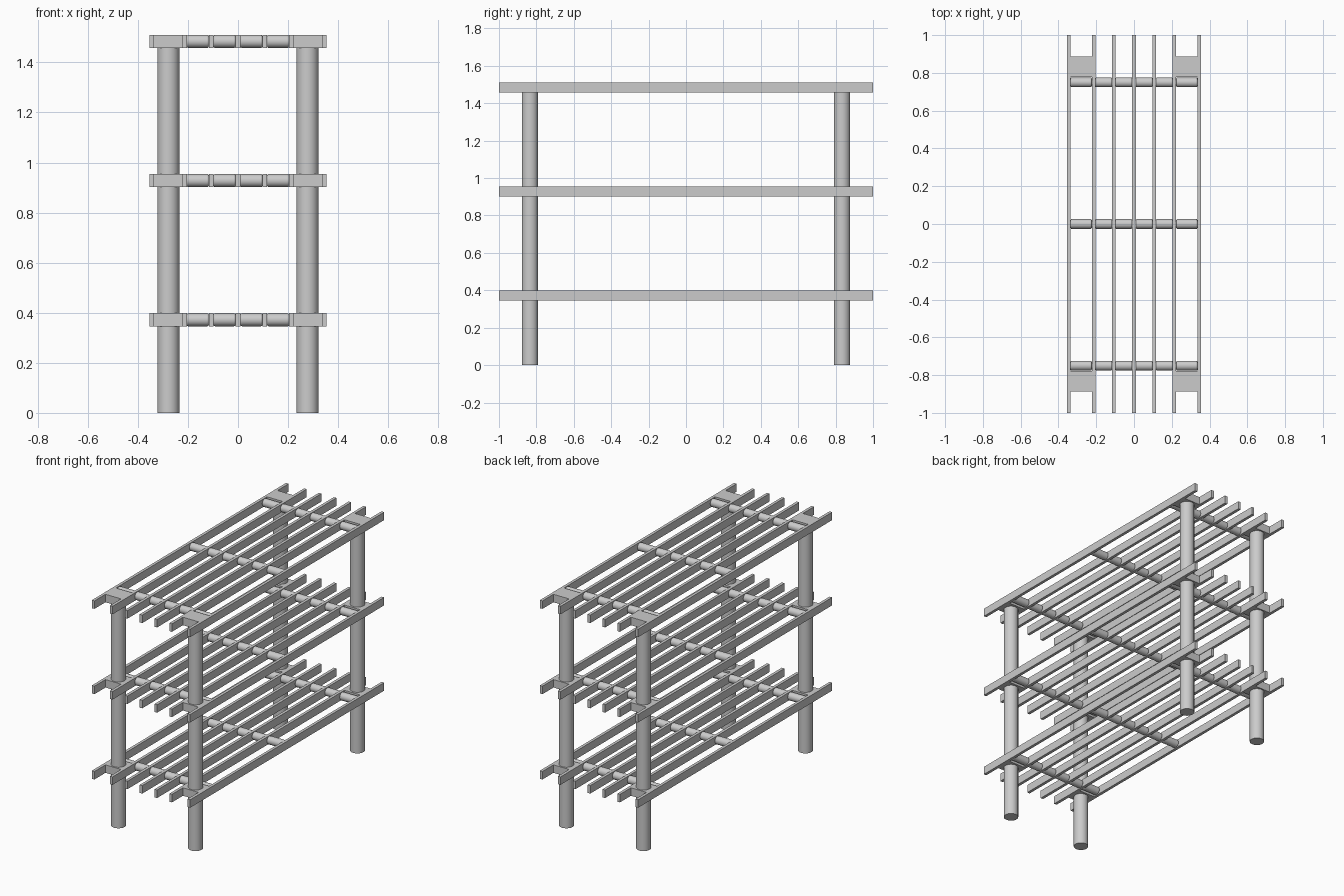
import bpy

if "Cube" in bpy.data.objects:
    bpy.data.objects.remove(bpy.data.objects["Cube"])

T = 0.052                       # shelf thickness
SHELVES = (0.372, 0.928, 1.484) # shelf mid heights
SLATS = (-0.345, -0.214, -0.107, 0.0, 0.107, 0.214, 0.345)
W = 0.019                       # slat width


def box(name, loc, size):
    bpy.ops.mesh.primitive_cube_add(size=1, location=loc)
    ob = bpy.context.object
    ob.name = name
    ob.scale = size
    bpy.ops.object.transform_apply(location=False, rotation=False, scale=True)
    return ob


def rod(name, loc, radius, length, rot=(0, 0, 0), bevel=0.0):
    bpy.ops.mesh.primitive_cylinder_add(vertices=48, radius=radius, depth=length,
                                        location=loc, rotation=rot)
    ob = bpy.context.object
    ob.name = name
    bpy.ops.object.shade_smooth_by_angle()
    if bevel:
        m = ob.modifiers.new("rounded_rim", 'BEVEL')
        m.width = bevel
        m.segments = 3
        m.limit_method = 'ANGLE'
    return ob


# Four round legs, running up to the underside of the top shelf
leg_h = SHELVES[-1] - T / 2
for sx in (-1, 1):
    for sy in (-1, 1):
        rod("leg", (sx * 0.278, sy * 0.834, leg_h / 2), 0.044, leg_h)

for z in SHELVES:
    # Long slats
    for x in SLATS:
        box("slat", (x, 0, z), (W, 2.0, T))
    # Round spacers between neighbouring slats
    for a, b in zip(SLATS, SLATS[1:]):
        for y in (-0.75, 0, 0.75):
            rod("spacer", ((a + b) / 2, y, z), 0.026, b - a - W,
                (0, 1.5707963, 0), 0.006)
    # Corner blocks that hold the legs
    for sx in (-1, 1):
        for sy in (-1, 1):
            box("corner_block", (sx * 0.2795, sy * 0.832, z), (0.131 - W, 0.108, T))
